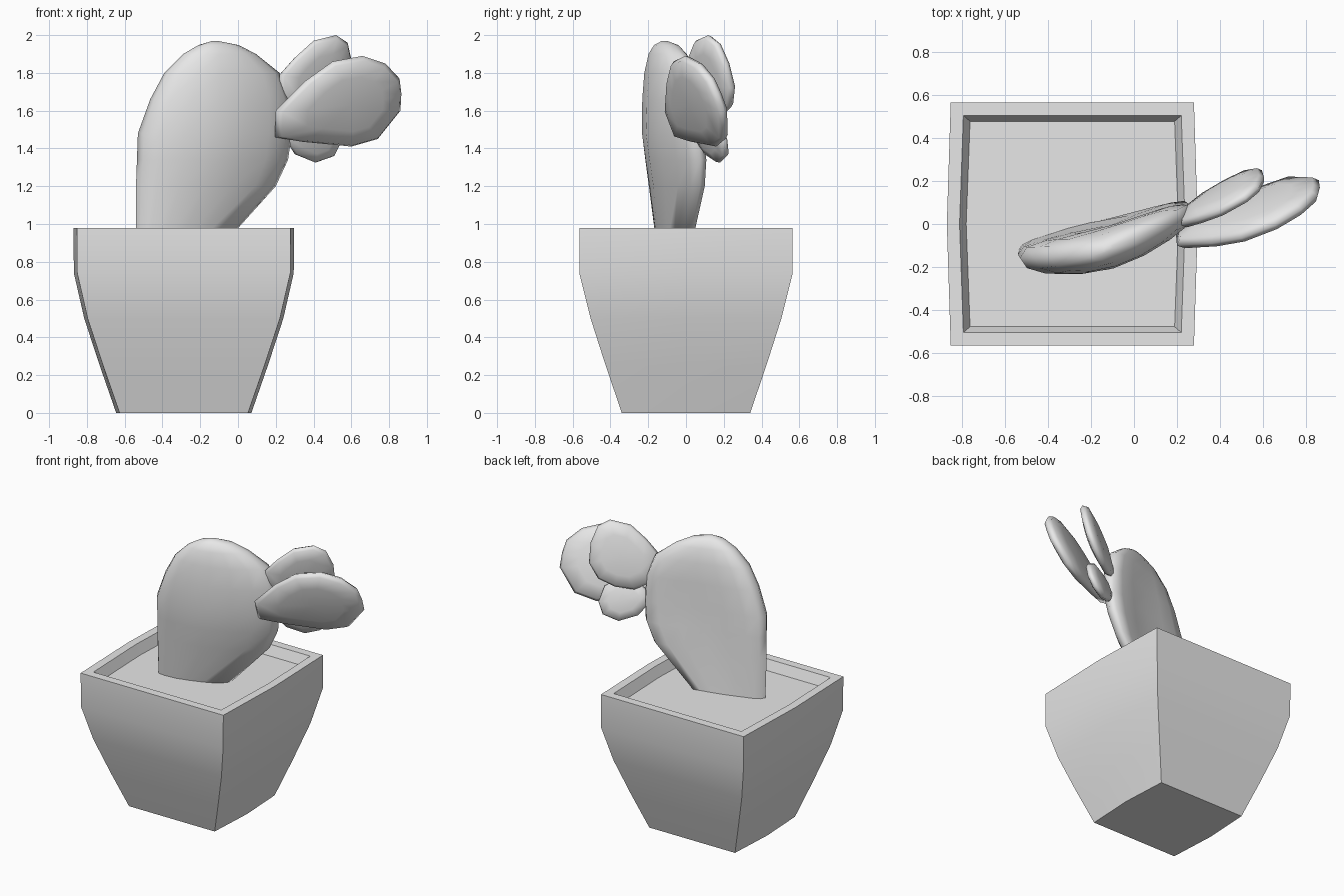
import bpy, bmesh, math
from mathutils import Vector

cube = bpy.data.objects.get("Cube")
if cube:
    bpy.data.objects.remove(cube, do_unlink=True)

grey = bpy.data.materials.new("plain_grey")
grey.use_nodes = True
grey.diffuse_color = (0.8, 0.8, 0.8, 1)
grey.node_tree.nodes["Principled BSDF"].inputs["Base Color"].default_value = (0.8, 0.8, 0.8, 1)


def finish(name, bm, angle):
    bmesh.ops.recalc_face_normals(bm, faces=bm.faces)
    mesh = bpy.data.meshes.new(name)
    bm.to_mesh(mesh)
    bm.free()
    mesh.materials.append(grey)
    for p in mesh.polygons:
        p.use_smooth = True
    mesh.set_sharp_from_angle(angle=math.radians(angle))
    ob = bpy.data.objects.new(name, mesh)
    bpy.context.collection.objects.link(ob)
    return ob


def bridge(bm, a, b):
    for i in range(len(a)):
        j = (i + 1) % len(a)
        bm.faces.new((a[i], a[j], b[j], b[i]))


def loft(bm, rings, cap_start=True, cap_end=True):
    loops = [[bm.verts.new(co) for co in ring] for ring in rings]
    for a, b in zip(loops, loops[1:]):
        bridge(bm, a, b)
    if cap_start:
        bm.faces.new(loops[0])
    if cap_end:
        bm.faces.new(loops[-1])


def interp(table, x):
    for (x0, y0), (x1, y1) in zip(table, table[1:]):
        if x <= x1:
            return y0 + (y1 - y0) * (x - x0) / (x1 - x0)
    return table[-1][1]


# Square pot with slightly bowed sides, rolled in over the rim to the soil
POT_X = -0.287
SOIL_Z = 0.91


def pot_ring(z, hx, hy):
    corner = hx - 0.018
    plan = [(corner, -hy), (hx, 0), (corner, hy), (-corner, hy), (-hx, 0), (-corner, -hy)]
    return [(POT_X + x, y, z) for x, y in plan]


bm = bmesh.new()
loft(bm, [pot_ring(*r) for r in [
    (0, 0.358, 0.34), (0.25, 0.445, 0.425), (0.5, 0.527, 0.505), (0.74, 0.582, 0.565),
    (0.98, 0.584, 0.565), (0.98, 0.525, 0.505), (SOIL_Z, 0.494, 0.478)]], cap_end=False)
finish("pot", bm, 50)

bm = bmesh.new()
bm.faces.new([bm.verts.new(co) for co in pot_ring(SOIL_Z, 0.494, 0.478)])
soil = finish("soil", bm, 50)
if soil.data.polygons[0].normal.z < 0:
    soil.data.flip_normals()

# Main stem: flattened sections that follow a curved plan line
PLAN = [(-0.6, -0.16), (-0.4, -0.155), (-0.15, -0.125), (0.05, -0.05), (0.2, 0.02), (0.32, 0.07)]
# height, left edge, right edge, half thickness
SECTIONS = [
    (0.9, -0.54, -0.07, 0.055), (1.2, -0.54, 0.2, 0.08), (1.34, -0.535, 0.265, 0.092),
    (1.48, -0.53, 0.285, 0.1), (1.66, -0.465, 0.275, 0.102), (1.8, -0.39, 0.22, 0.095),
    (1.9, -0.29, 0.095, 0.075), (1.947, -0.21, 0.005, 0.05), (1.968, -0.14, -0.1, 0.015)]


def stem_ring(z, left, right, thick, sides=16):
    ring = []
    for i in range(sides):
        a = math.tau * i / sides
        t, s = math.cos(a), math.sin(a)
        x = (left + right) / 2 + t * (right - left) / 2
        # the foot sits further back than the crown
        lean = max(0, 1.5 - z) / 0.6 * (0.07 + 0.04 * t)
        y = interp(PLAN, x) + lean + math.copysign(abs(s) ** 0.75, s) * thick
        ring.append((x, y, z))
    return ring


bm = bmesh.new()
loft(bm, [stem_ring(*s) for s in SECTIONS])
finish("main_stem", bm, 70)


# Pads: lens shapes on tilted planes, y = y0 + a * (x - x0) + b * (z - z0)
def pad(name, outline, origin, a, b, thick):
    x0, y0, z0 = origin
    flat = [Vector((x, y0 + a * (x - x0) + b * (z - z0), z)) for x, z in outline]
    centre = sum(flat, Vector()) / len(flat)
    normal = Vector((a, -1, b)).normalized()
    bm = bmesh.new()
    rim = [bm.verts.new(p) for p in flat]
    for side in (1, -1):
        prev = rim
        for scale, lift in ((0.93, 0.55), (0.6, 0.93)):
            ring = [bm.verts.new(centre + (p - centre) * scale + normal * side * thick * lift)
                    for p in flat]
            bridge(bm, prev, ring)
            prev = ring
        tip = bm.verts.new(centre + normal * side * thick)
        for i in range(len(prev)):
            bm.faces.new((prev[i], prev[(i + 1) % len(prev)], tip))
    finish(name, bm, 80)


pad("front_pad",
    [(0.2, 1.6), (0.195, 1.46), (0.34, 1.435), (0.6, 1.41), (0.74, 1.45), (0.86, 1.6),
     (0.865, 1.69), (0.855, 1.77), (0.78, 1.85), (0.66, 1.89), (0.5, 1.86), (0.36, 1.76)],
    (0.2, -0.1, 1.6), 0.46, -0.4, 0.05)
pad("back_pad",
    [(0.22, 1.79), (0.22, 1.61), (0.32, 1.555), (0.43, 1.57), (0.53, 1.62), (0.595, 1.72),
     (0.605, 1.85), (0.58, 1.96), (0.52, 2.0), (0.4, 1.97), (0.3, 1.88)],
    (0.22, 0.02, 1.7), 0.63, -0.3, 0.04)
pad("small_pad",
    [(0.25, 1.45), (0.3, 1.37), (0.41, 1.325), (0.51, 1.36), (0.55, 1.44),
     (0.53, 1.54), (0.45, 1.6), (0.34, 1.58), (0.26, 1.52)],
    (0.27, 0.07, 1.45), 0.48, -0.34, 0.035)
